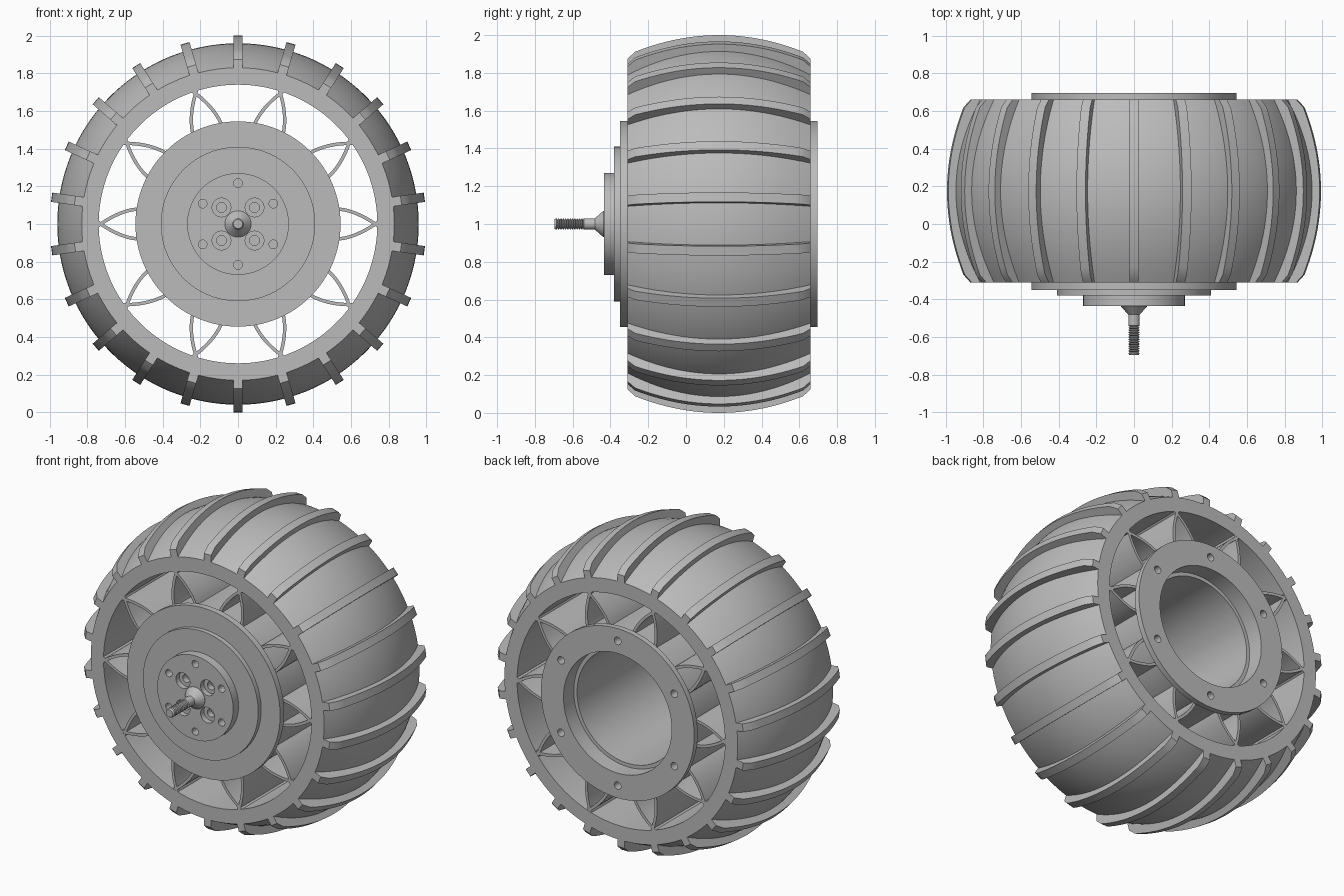
import bpy
import bmesh
from math import sin, cos, pi, radians

if "Cube" in bpy.data.objects:
    bpy.data.objects.remove(bpy.data.objects["Cube"])

AXLE_Z = 1.0
FRONT, BACK = -0.31, 0.66
MID, HALF = (FRONT + BACK) / 2, (BACK - FRONT) / 2

grey = bpy.data.materials.new("light grey")
grey.use_nodes = True
COLOUR = (0.5, 0.5, 0.5, 1)
grey.diffuse_color = COLOUR
grey.node_tree.nodes["Principled BSDF"].inputs["Base Color"].default_value = COLOUR


def finish(name, bm, angle=30):
    """Turn a bmesh into a shaded object."""
    bmesh.ops.remove_doubles(bm, verts=bm.verts, dist=1e-5)
    bmesh.ops.recalc_face_normals(bm, faces=bm.faces)
    mesh = bpy.data.meshes.new(name)
    bm.to_mesh(mesh)
    bm.free()
    mesh.materials.append(grey)
    obj = bpy.data.objects.new(name, mesh)
    bpy.context.collection.objects.link(obj)
    shade(obj, angle)
    return obj


def shade(obj, angle=30):
    bpy.ops.object.select_all(action="DESELECT")
    obj.select_set(True)
    bpy.context.view_layer.objects.active = obj
    bpy.ops.object.shade_smooth_by_angle(angle=radians(angle))


def lathe(bm, profile, segments=96, closed=False, cx=0, cz=AXLE_Z):
    """Revolve (radius, y) points around an axis parallel to y."""
    rings = []
    for r, y in profile:
        turns = [2 * pi * i / segments for i in range(segments)]
        rings.append([bm.verts.new((cx + r * cos(a), y, cz + r * sin(a))) for a in turns])
    pairs = list(zip(rings, rings[1:]))
    if closed:
        pairs.append((rings[-1], rings[0]))
    for a, b in pairs:
        for i in range(segments):
            j = (i + 1) % segments
            bm.faces.new((a[i], a[j], b[j], b[i]))
    # merge the rings that collapse on the axis
    bmesh.ops.remove_doubles(bm, verts=bm.verts, dist=1e-5)


def prism(bm, low, high, angle):
    """Solid between two outlines of (radial, tangential, y) points, turned about the axle."""
    def place(points):
        return [bm.verts.new((r * cos(angle) - t * sin(angle), y,
                              AXLE_Z + r * sin(angle) + t * cos(angle))) for r, t, y in points]
    a, b = place(low), place(high)
    bm.faces.new(a)
    bm.faces.new(b)
    for i in range(len(a)):
        j = (i + 1) % len(a)
        bm.faces.new((a[i], a[j], b[j], b[i]))


def barrel(edge, crown, steps=24):
    """Crowned (radius, y) profile across the tyre width."""
    spots = [-1 + 2 * i / steps for i in range(steps + 1)]
    return [(crown - (crown - edge) * s * s, MID + HALF * s) for s in spots]


def drill(obj, profile, places):
    """Cut a turned hole at each (radius, angle) place."""
    bm = bmesh.new()
    for r, deg in places:
        a = radians(deg)
        lathe(bm, profile, 24, cx=r * cos(a), cz=AXLE_Z + r * sin(a))
    cutter = finish("hole_cutter", bm)
    cutter.hide_render = True
    mod = obj.modifiers.new("holes", "BOOLEAN")
    mod.operation, mod.solver, mod.object = "DIFFERENCE", "EXACT", cutter
    bpy.ops.object.select_all(action="DESELECT")
    bpy.context.view_layer.objects.active = obj
    obj.select_set(True)
    bpy.ops.object.modifier_apply(modifier=mod.name)
    bpy.data.objects.remove(cutter)


# Tyre: crowned band with flat side rings and an open bore
bm = bmesh.new()
lathe(bm, [(0.74, FRONT)] + barrel(0.83, 0.96) + [(0.74, BACK)], 132, closed=True)
finish("tyre", bm)

# Tread bars across the tyre
CLEATS = 22
crown = barrel(0.895, 1.0)
crown[0] = (0.875, FRONT)
crown[-1] = (0.875, BACK)
outline = [(0.82, FRONT)] + crown + [(0.82, BACK)]
bm = bmesh.new()
for i in range(CLEATS):
    sides = [[(r, t, y) for r, y in outline] for t in (-0.025, 0.025)]
    prism(bm, *sides, pi / 2 + 2 * pi * i / CLEATS)
finish("tread_bars", bm)

# Curved spoke vanes, crossing in pairs just inside the tyre
SPOKES, STEPS, THICK = 10, 10, 0.009
bm = bmesh.new()
for i in range(SPOKES):
    for side in (-1, 1):
        inner, outer = [], []
        for k in range(STEPS + 1):
            u = k / STEPS
            r = 0.52 + 0.23 * u
            t = 0.08 - 0.095 * u ** 1.8
            slope = -0.095 * 1.8 * u ** 0.8 / 0.23
            n = (1 + slope * slope) ** 0.5
            inner.append((r + THICK * slope / n, side * (t - THICK / n)))
            outer.append((r - THICK * slope / n, side * (t + THICK / n)))
        loop = inner + outer[::-1]
        ends = [[(r, t, y) for r, t in loop] for y in (FRONT + 0.001, BACK - 0.001)]
        prism(bm, *ends, 2 * pi * i / SPOKES)
finish("spoke_vanes", bm)

# Hub: stepped front plates, drum and rear flange around a deep open bore
bm = bmesh.new()
lathe(bm, [(0, -0.435), (0.27, -0.435), (0.27, -0.38), (0.41, -0.38), (0.41, -0.35),
           (0.545, -0.35), (0.545, FRONT), (0.532, FRONT), (0.532, BACK), (0.545, BACK),
           (0.545, 0.695), (0.385, 0.695), (0.385, 0.59), (0.362, 0.59),
           (0.362, -0.29), (0, -0.29)])
hub = finish("hub", bm)
drill(hub, [(0, -0.46), (0.05, -0.46), (0.05, -0.40), (0.026, -0.40), (0.026, -0.36), (0, -0.36)],
      [(0.124, 45 + 90 * i) for i in range(4)])
drill(hub, [(0, -0.46), (0.023, -0.46), (0.023, -0.38), (0, -0.38)],
      [(0.217, 30 + 60 * i) for i in range(6)])
drill(hub, [(0, 0.72), (0.024, 0.72), (0.024, 0.64), (0, 0.64)],
      [(0.465, 30 + 60 * i) for i in range(6)])
shade(hub)

# Axle stub: cone, plain shank and threaded end
profile = [(0, -0.43), (0.07, -0.43), (0.07, -0.437), (0.03, -0.482), (0.03, -0.54)]
PITCH = 0.0123
for i in range(12):
    y = -0.545 - i * PITCH
    profile += [(0.022, y), (0.03, y - PITCH * 0.4), (0.03, y - PITCH * 0.6)]
profile += [(0.024, -0.697), (0, -0.697)]
bm = bmesh.new()
lathe(bm, profile, 32)
finish("axle_stub", bm)
